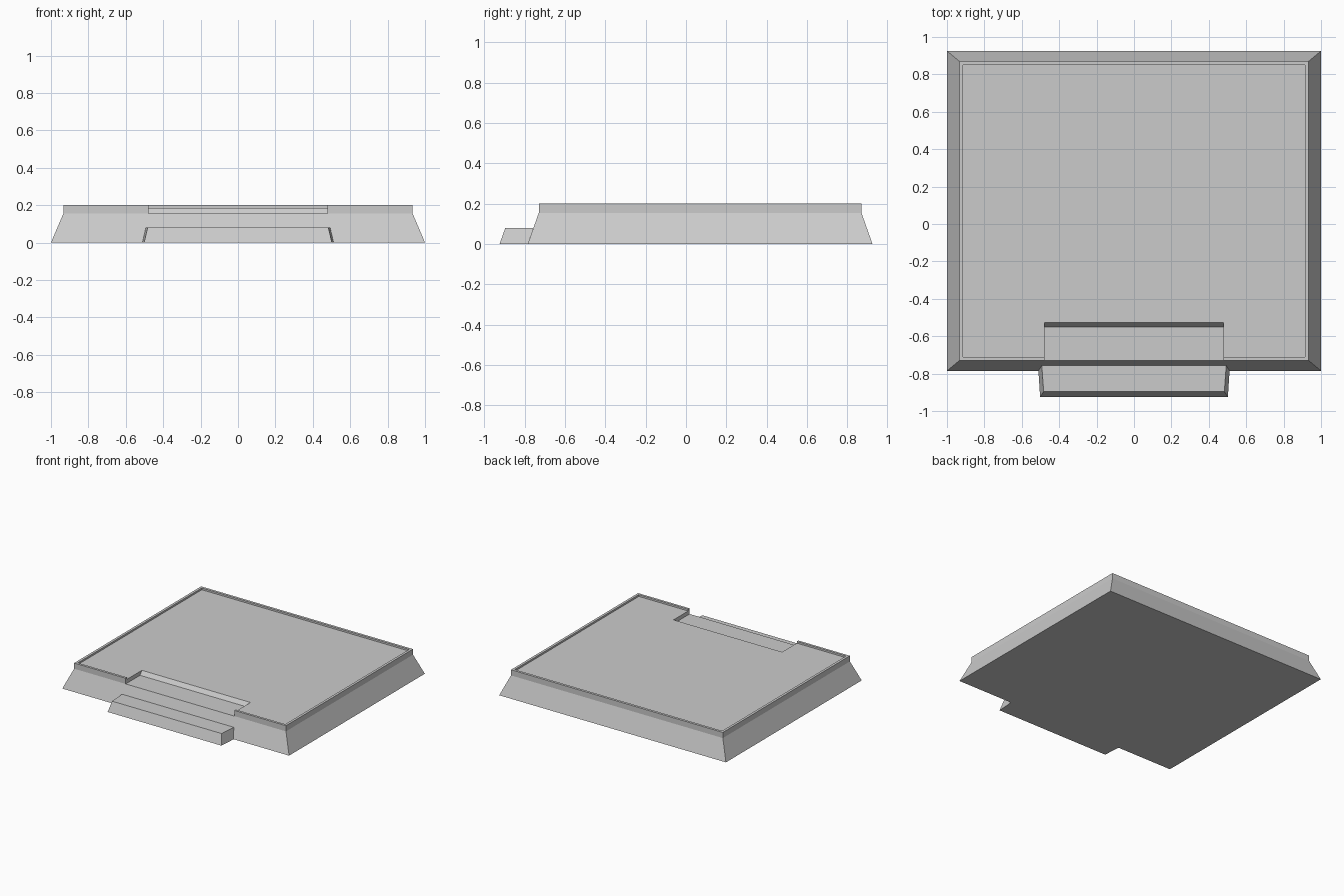
import bpy
import bmesh

if "Cube" in bpy.data.objects:
    bpy.data.objects.remove(bpy.data.objects["Cube"])


def rect(x0, x1, y0, y1, z):
    return [(x0, y0, z), (x1, y0, z), (x1, y1, z), (x0, y1, z)]


def loft(name, rings):
    """Closed solid skinned through a stack of four-sided rings."""
    bm = bmesh.new()
    loops = [[bm.verts.new(p) for p in ring] for ring in rings]
    for a, b in zip(loops, loops[1:]):
        for i in range(4):
            j = (i + 1) % 4
            bm.faces.new((a[i], a[j], b[j], b[i]))
    bm.faces.new(reversed(loops[0]))
    bm.faces.new(loops[-1])
    bmesh.ops.recalc_face_normals(bm, faces=bm.faces)
    mesh = bpy.data.meshes.new(name)
    bm.to_mesh(mesh)
    bm.free()
    obj = bpy.data.objects.new(name, mesh)
    bpy.context.collection.objects.link(obj)
    return obj


# Platform: sloped skirt, upright band, narrow rim and sunken floor
platform = loft("platform", [
    rect(-1, 1, -0.785, 0.925, 0),
    rect(-0.934, 0.934, -0.73, 0.87, 0.155),
    rect(-0.934, 0.934, -0.73, 0.87, 0.2),
    rect(-0.914, 0.914, -0.711, 0.85, 0.2),
    rect(-0.914, 0.914, -0.711, 0.85, 0.186),
])

# Entry notch in the front edge, with a leaning back wall
cutter = loft("notch_cutter", [
    rect(-0.479, 0.479, -0.9, -0.55, 0.155),
    rect(-0.479, 0.479, -0.9, -0.478, 0.25),
])
cutter.hide_render = True
cut = platform.modifiers.new("notch", 'BOOLEAN')
cut.operation = 'DIFFERENCE'
cut.solver = 'EXACT'
cut.object = cutter
bpy.context.view_layer.objects.active = platform
bpy.ops.object.modifier_apply(modifier=cut.name)
bpy.data.objects.remove(cutter)

# Front step: tapered block whose back meets the sloped skirt
step = loft("front_step", [
    [(-0.502, -0.925, 0), (0.502, -0.925, 0),
     (0.511, -0.785, 0), (-0.511, -0.785, 0)],
    [(-0.483, -0.896, 0.08), (0.483, -0.896, 0.08),
     (0.493, -0.757, 0.08), (-0.493, -0.757, 0.08)],
])
# The hidden back face lies on the skirt, so leave it open
bm = bmesh.new()
bm.from_mesh(step.data)
back = [f for f in bm.faces if f.normal.y > 0.7]
bmesh.ops.delete(bm, geom=back, context='FACES_ONLY')
bm.to_mesh(step.data)
bm.free()
